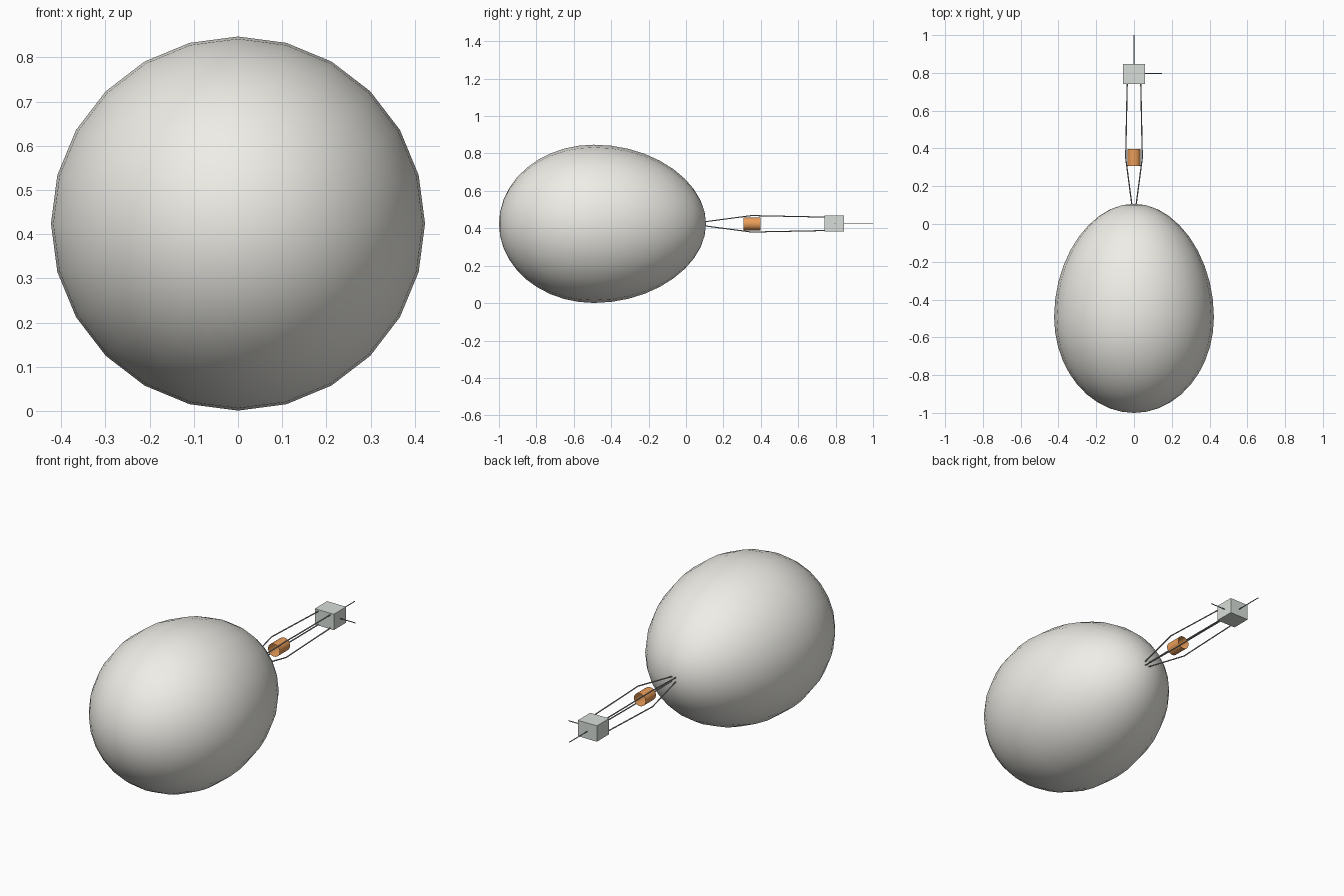
import bpy, bmesh, math
from mathutils import Vector

if "Cube" in bpy.data.objects:
    bpy.data.objects.remove(bpy.data.objects["Cube"])

CZ = 0.424  # height of the long axis


def material(name, rgb):
    m = bpy.data.materials.new(name)
    m.diffuse_color = (*rgb, 1)
    m.use_nodes = True
    m.node_tree.nodes["Principled BSDF"].inputs["Base Color"].default_value = m.diffuse_color
    return m


cream = material("cream_fabric", (0.86, 0.85, 0.80))
pale = material("pale_panel", (0.69, 0.73, 0.69))
copper = material("copper", (0.83, 0.34, 0.10))
steel = material("steel", (0.33, 0.33, 0.33))
blue_steel = material("blue_steel", (0.20, 0.28, 0.34))


def mesh_object(name, bm, mat, smooth=False):
    bmesh.ops.recalc_face_normals(bm, faces=bm.faces)
    for f in bm.faces:
        f.smooth = smooth
    me = bpy.data.meshes.new(name)
    bm.to_mesh(me)
    bm.free()
    ob = bpy.data.objects.new(name, me)
    bpy.context.collection.objects.link(ob)
    me.materials.append(mat)
    return ob


def rod(name, points, r, mat):
    cu = bpy.data.curves.new(name, 'CURVE')
    cu.dimensions = '3D'
    cu.bevel_depth = r
    cu.bevel_resolution = 1
    cu.use_fill_caps = True
    sp = cu.splines.new('POLY')
    sp.points.add(len(points) - 1)
    for p, co in zip(sp.points, points):
        p.co = (*co, 1)
    cu.materials.append(mat)
    ob = bpy.data.objects.new(name, cu)
    bpy.context.collection.objects.link(ob)


# Egg-shaped balloon: blunt at the front, longer towards the payload
bm = bmesh.new()
bmesh.ops.create_uvsphere(bm, u_segments=24, v_segments=20, radius=1)
for v in bm.verts:
    x, y, z = v.co
    length = 0.60 if z > 0 else 0.507
    # slight taper towards the payload end
    r = 0.423 * (1 - 0.04 * max(z, 0) ** 2)
    v.co = Vector((r * y, -0.493 + length * z, CZ + r * x))
mesh_object("balloon", bm, cream, smooth=True)

# Open copper sleeve between the struts
bm = bmesh.new()
bmesh.ops.create_cone(bm, segments=16, radius1=0.035, radius2=0.035,
                      depth=0.09, cap_ends=False)
sleeve = mesh_object("copper_sleeve", bm, copper, smooth=True)
sleeve.rotation_euler.x = math.pi / 2
sleeve.location = (0, 0.352, CZ)

# Payload box
bm = bmesh.new()
bmesh.ops.create_cube(bm, size=1)
box = mesh_object("payload_box", bm, pale)
box.scale = (0.114, 0.106, 0.086)
box.location = (0, 0.793, CZ + 0.002)

# Four bent struts from the balloon's tip to the box corners
for sx in (-1, 1):
    for sz in (-1, 1):
        rod("strut", [(sx * r, y, CZ + sz * r)
                      for r, y in ((0.011, 0.10), (0.044, 0.35), (0.036, 0.742))],
            0.0032, steel)

# Antennas on the box
rod("rear_antenna", [(0, 0.84, CZ), (0, 1.0, CZ)], 0.0024, blue_steel)
rod("side_antenna", [(0.05, 0.797, CZ), (0.147, 0.797, CZ)], 0.0024, blue_steel)
